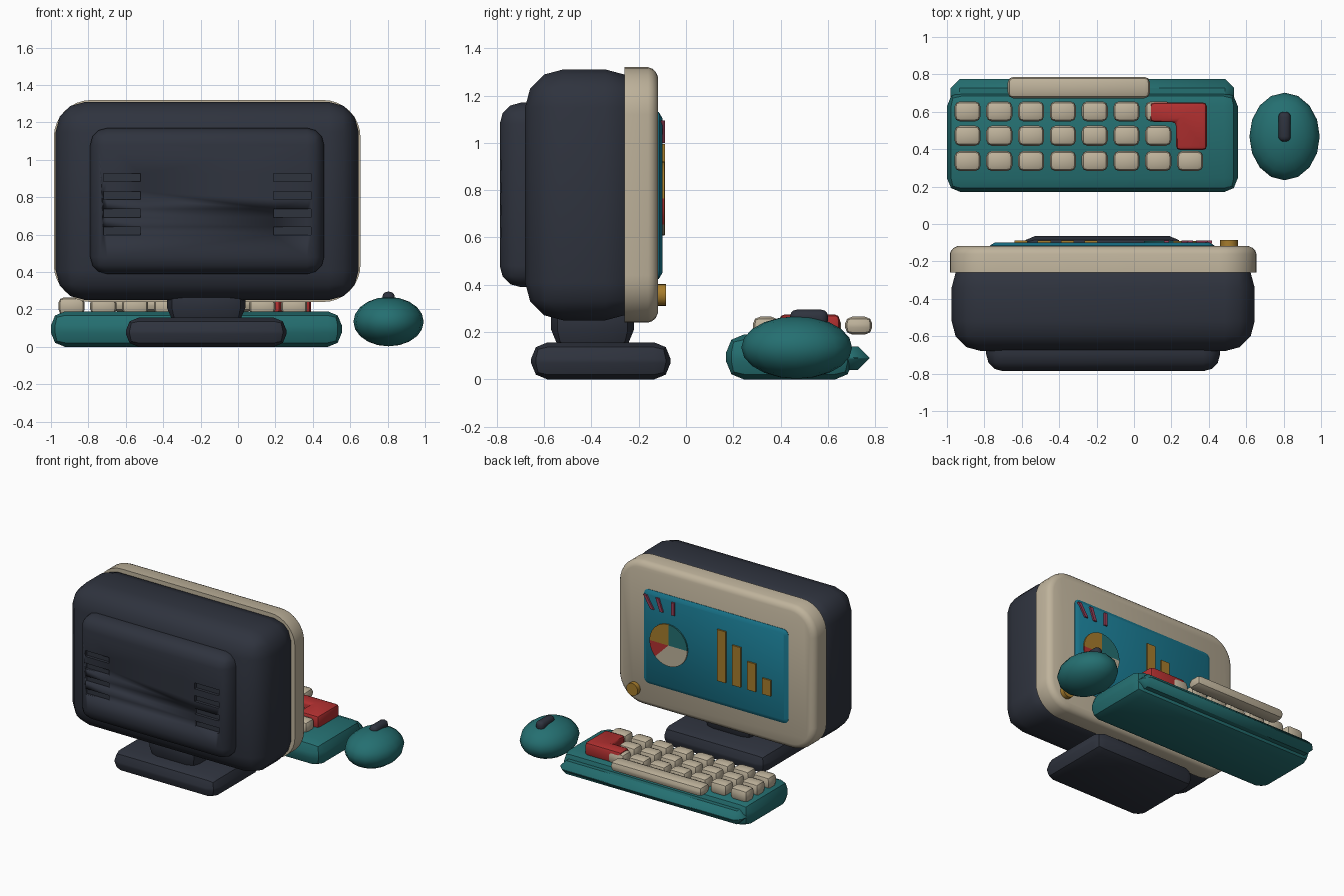
import bpy, bmesh, math
from mathutils import Vector

if "Cube" in bpy.data.objects:
    bpy.data.objects.remove(bpy.data.objects["Cube"])


def material(name, rgb):
    m = bpy.data.materials.new(name)
    m.diffuse_color = (*rgb, 1)
    m.use_nodes = True
    m.node_tree.nodes["Principled BSDF"].inputs["Base Color"].default_value = m.diffuse_color
    return m


DARK = material("charcoal", (0.028, 0.033, 0.048))
BEIGE = material("beige", (0.52, 0.45, 0.33))
TEAL = material("teal", (0.018, 0.16, 0.165))
BLUE = material("screen_blue", (0.01, 0.19, 0.28))
RED = material("red", (0.45, 0.03, 0.03))
GOLD = material("gold", (0.38, 0.2, 0.025))
PINK = material("pink", (0.32, 0.05, 0.1))


def finish(name, bm, mat, bevel=0, segs=2):
    bmesh.ops.recalc_face_normals(bm, faces=bm.faces)
    me = bpy.data.meshes.new(name)
    bm.to_mesh(me)
    bm.free()
    ob = bpy.data.objects.new(name, me)
    bpy.context.collection.objects.link(ob)
    me.materials.append(mat)
    bpy.ops.object.select_all(action='DESELECT')
    ob.select_set(True)
    bpy.context.view_layer.objects.active = ob
    if bevel:
        b = ob.modifiers.new("bevel", 'BEVEL')
        b.width, b.segments = bevel, segs
        bpy.ops.object.modifier_apply(modifier="bevel")
    bpy.ops.object.shade_smooth_by_angle(angle=math.radians(40))
    return ob


def box(name, x, y, z, mat, bevel=0, segs=2):
    bm = bmesh.new()
    bmesh.ops.create_cube(bm, size=1)
    for v in bm.verts:
        v.co = Vector([(r[0] + r[1]) / 2 + c * (r[1] - r[0]) for c, r in zip(v.co, (x, y, z))])
    return finish(name, bm, mat, bevel, segs)


def prism(name, pts, lo, hi, mat, axis='y', bevel=0):
    """Outline in xz (axis y) or xy (axis z), extruded from lo to hi."""
    put = (lambda p, h: (p[0], h, p[1])) if axis == 'y' else (lambda p, h: (p[0], p[1], h))
    bm = bmesh.new()
    face = bm.faces.new([bm.verts.new(put(p, lo)) for p in pts])
    new = bmesh.ops.extrude_face_region(bm, geom=[face])["geom"]
    shift = Vector(put((0, 0), hi - lo))
    bmesh.ops.translate(bm, verts=[g for g in new if isinstance(g, bmesh.types.BMVert)], vec=shift)
    return finish(name, bm, mat, bevel)


def rounded_slab(name, x, z, radius, rings, mat, n=8):
    """Rounded rectangle lofted through (y, inset) rings."""
    bm = bmesh.new()
    loops = []
    for y, inset in rings:
        r, loop = radius - inset, []
        for k, (cx, cz) in enumerate(((x[1] - radius, z[1] - radius), (x[0] + radius, z[1] - radius),
                                      (x[0] + radius, z[0] + radius), (x[1] - radius, z[0] + radius))):
            for i in range(n + 1):
                a = math.pi / 2 * (k + i / n)
                loop.append(bm.verts.new((cx + r * math.cos(a), y, cz + r * math.sin(a))))
        loops.append(loop)
    for a, b in zip(loops, loops[1:]):
        for i in range(len(a)):
            j = (i + 1) % len(a)
            bm.faces.new((a[i], a[j], b[j], b[i]))
    bm.faces.new(loops[0])
    bm.faces.new(loops[-1])
    return finish(name, bm, mat)


# Monitor shell, rear hump with vent slots
box("monitor_body", (-0.975, 0.645), (-0.68, -0.18), (0.25, 1.31), DARK, 0.16, 3)
hump = box("monitor_rear_hump", (-0.79, 0.46), (-0.787, -0.55), (0.39, 1.17), DARK, 0.09, 3)
cutters = []
for x0 in (-0.72, 0.19):
    for i in range(4):
        z = 0.905 - 0.095 * i
        cutters.append(box("vent_cutter", (x0, x0 + 0.2), (-0.83, -0.765), (z - 0.022, z + 0.022), DARK))
bpy.context.view_layer.objects.active = hump
for c in cutters:
    m = hump.modifiers.new("vent", 'BOOLEAN')
    m.operation, m.object, m.solver = 'DIFFERENCE', c, 'EXACT'
    bpy.ops.object.modifier_apply(modifier=m.name)
    bpy.data.objects.remove(c)

# Bezel, screen and knob
rounded_slab("bezel", (-0.985, 0.655), (0.24, 1.32), 0.2,
             [(-0.26, 0), (-0.16, 0), (-0.142, 0.007), (-0.128, 0.02), (-0.118, 0.042)], BEIGE)
rounded_slab("screen", (-0.77, 0.43), (0.425, 1.13), 0.04,
             [(-0.14, 0), (-0.115, 0), (-0.1, 0.025)], BLUE, 3)
knob = [(0.508 + 0.047 * math.cos(a * math.pi / 8), 0.357 + 0.047 * math.sin(a * math.pi / 8)) for a in range(16)]
prism("knob", knob, -0.125, -0.085, GOLD)

# Bar chart
for i, h in enumerate((0.385, 0.3, 0.21, 0.12)):
    x = -0.23 - 0.125 * i
    box("chart_bar", (x - 0.035, x + 0.035), (-0.105, -0.088), (0.61, 0.61 + h), GOLD)

# Pie chart, angles as seen from the screen side
for a0, a1, mat in ((0, 90, TEAL), (90, 180, GOLD), (180, 225, RED), (225, 360, BEIGE)):
    n = (a1 - a0) // 15
    arc = [math.radians(a0 + 15 * i) for i in range(n + 1)]
    pts = [(0.21, 0.765)] + [(0.21 - 0.157 * math.cos(a), 0.765 + 0.157 * math.sin(a)) for a in arc]
    prism("pie_slice", pts, -0.105, -0.09, mat)

# Slanted dashes
for top, low in ((0.405, 0.345), (0.303, 0.268), (0.173, 0.173)):
    w = 0.013
    prism("screen_dash", [(top - w, 1.095), (top + w, 1.095), (low + w, 1.0), (low - w, 1.0)],
          -0.105, -0.088, PINK)

# Stand
box("stand_neck", (-0.38, 0.04), (-0.57, -0.22), (0.12, 0.38), DARK, 0.09, 2)
box("stand_base", (-0.6, 0.26), (-0.655, -0.065), (0, 0.157), DARK, 0.07, 2)

# Keyboard case and front lip
box("keyboard_case", (-1.0, 0.555), (0.17, 0.705), (0, 0.19), TEAL, 0.075, 2)
box("keyboard_lip", (-0.98, 0.535), (0.6, 0.775), (0.04, 0.14), TEAL, 0.048, 1)

# Keys: three rows, one space bar, one L-shaped key
for y, count in ((0.602, 7), (0.472, 7), (0.337, 8)):
    for i in range(count):
        x = -0.89 + 0.17 * i
        box("key", (x - 0.07, x + 0.07), (y - 0.054, y + 0.054), (0.17, 0.265), BEIGE, 0.03, 2)
box("space_bar", (-0.675, 0.085), (0.672, 0.787), (0.19, 0.265), BEIGE, 0.03, 2)
prism("enter_key", [(0.085, 0.545), (0.225, 0.545), (0.225, 0.395), (0.39, 0.395), (0.39, 0.65), (0.085, 0.65)],
      0.17, 0.275, RED, 'z', 0.022)

# Mouse and wheel
bm = bmesh.new()
bmesh.ops.create_uvsphere(bm, u_segments=16, v_segments=10, radius=1)
for v in bm.verts:
    v.co = Vector((0.805 + 0.188 * v.co.x, 0.468 + 0.234 * v.co.y, 0.135 + 0.132 * v.co.z))
finish("mouse_body", bm, TEAL)
box("mouse_wheel", (0.772, 0.838), (0.44, 0.6), (0.22, 0.295), DARK, 0.028, 3)
